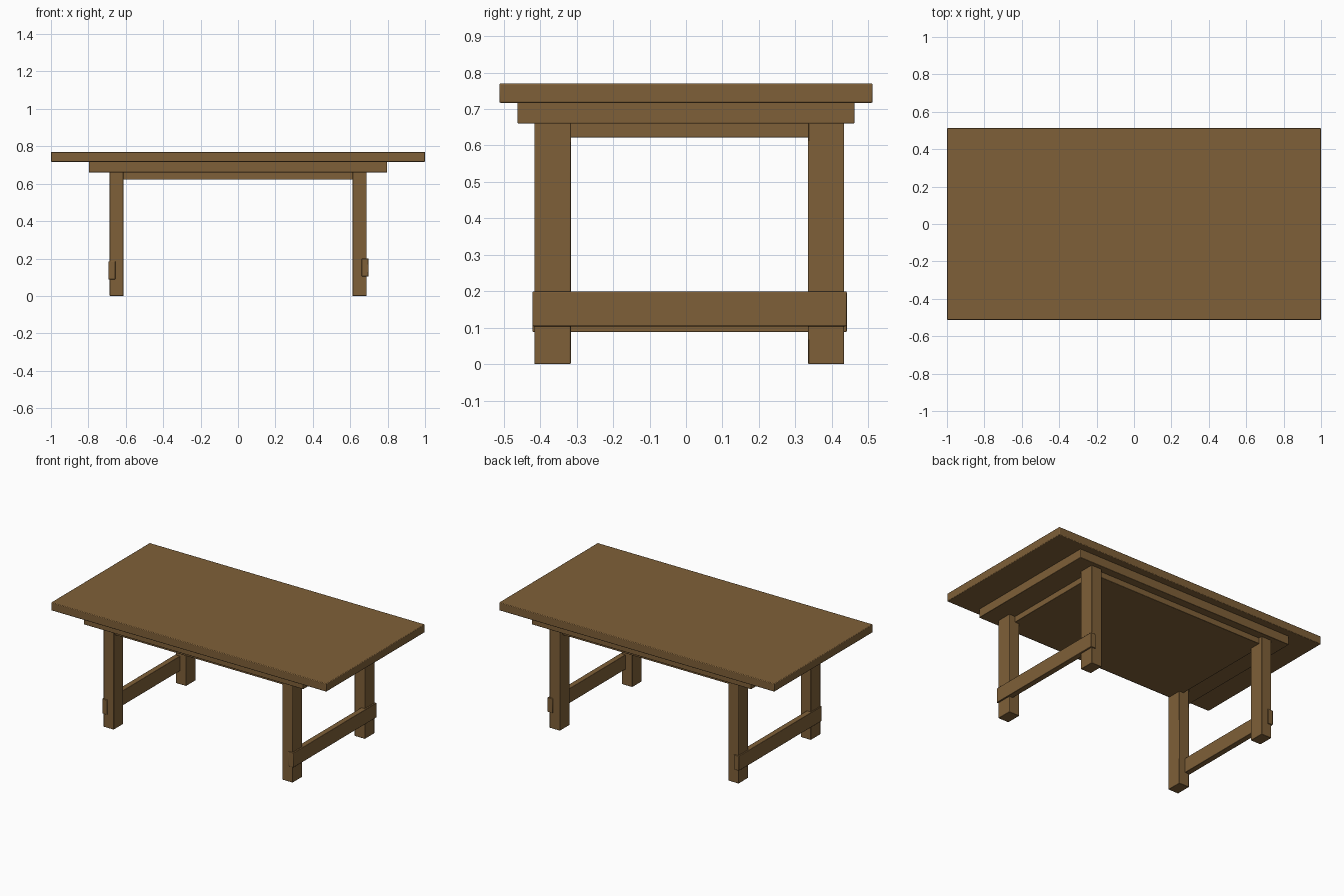
import bpy
import bmesh
from mathutils import Vector

if "Cube" in bpy.data.objects:
    bpy.data.objects.remove(bpy.data.objects["Cube"])

wood = bpy.data.materials.new("brown wood")
wood.diffuse_color = (0.212, 0.117, 0.04, 1)
wood.use_nodes = True
wood.node_tree.nodes["Principled BSDF"].inputs["Base Color"].default_value = wood.diffuse_color


def board(name, low, high, bevel=0.003):
    """Box between two corners with slightly eased edges."""
    low, high = Vector(low), Vector(high)
    bm = bmesh.new()
    bmesh.ops.create_cube(bm, size=1)
    for v in bm.verts:
        v.co = Vector(c * s for c, s in zip(v.co, high - low))
    mesh = bpy.data.meshes.new(name)
    bm.to_mesh(mesh)
    bm.free()
    mesh.materials.append(wood)
    obj = bpy.data.objects.new(name, mesh)
    obj.location = (low + high) / 2
    bpy.context.collection.objects.link(obj)
    ease = obj.modifiers.new("eased edges", 'BEVEL')
    ease.width = bevel
    ease.segments = 2
    bpy.ops.object.select_all(action='DESELECT')
    obj.select_set(True)
    bpy.context.view_layer.objects.active = obj
    bpy.ops.object.shade_smooth_by_angle()
    return obj


# Top and the two stepped boards beneath it
board("table_top", (-1, -0.512, 0.717), (1, 0.512, 0.77), 0.004)
board("upper_support", (-0.797, -0.462, 0.66), (0.797, 0.462, 0.719))
board("lower_support", (-0.645, -0.41, 0.622), (0.645, 0.41, 0.662))

# Legs at the four corners
for side, x0, x1 in (("left", -0.686, -0.612), ("right", 0.612, 0.688)):
    for end, y0, y1 in (("front", -0.416, -0.316), ("back", 0.335, 0.434)):
        board(f"{end}_{side}_leg", (x0, y0, 0), (x1, y1, 0.662))

# Stretchers let into the outer faces of the legs
board("left_stretcher", (-0.693, -0.421, 0.088), (-0.656, 0.441, 0.185))
board("right_stretcher", (0.661, -0.421, 0.104), (0.698, 0.441, 0.2))
